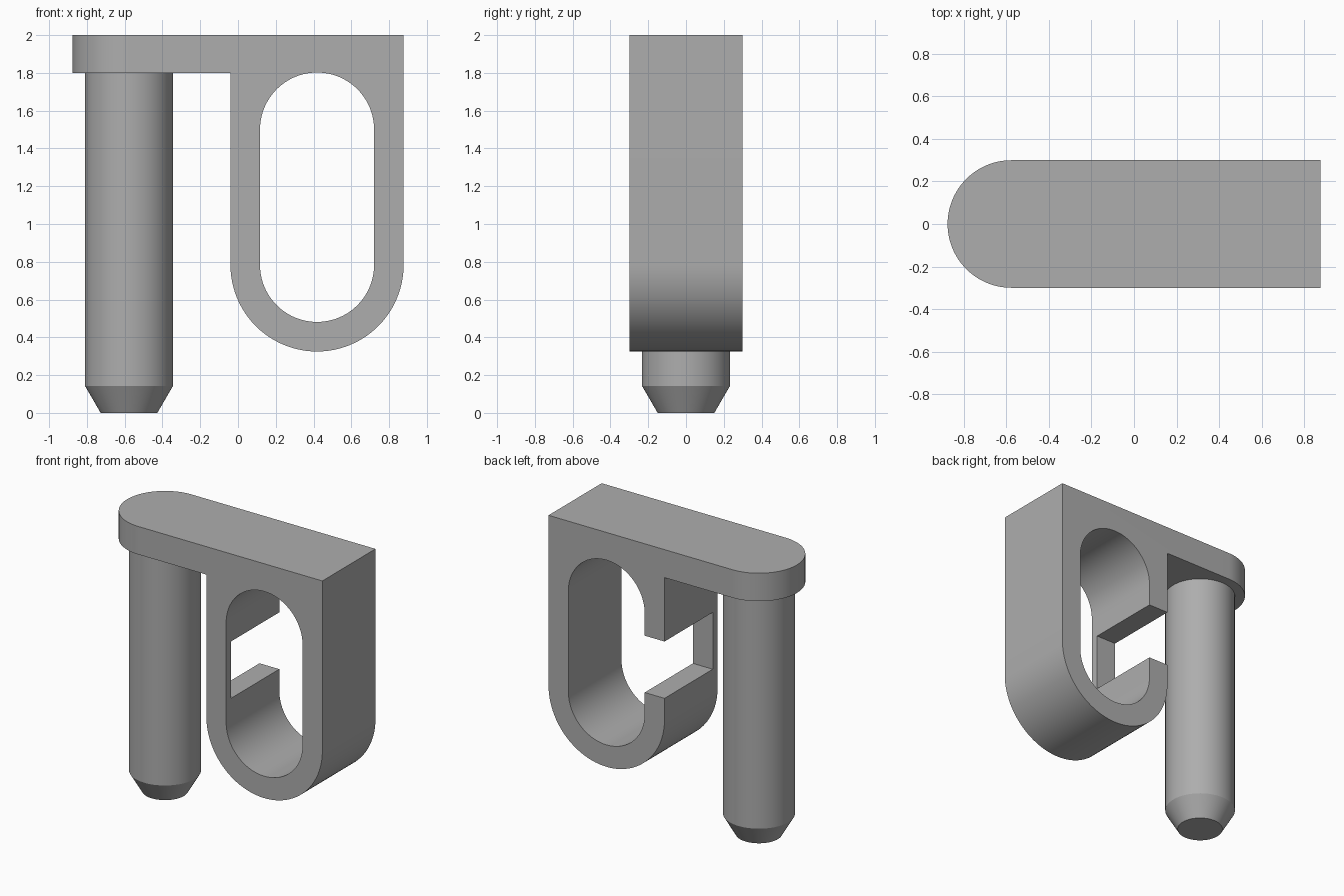
import bpy
import bmesh
from math import cos, sin, pi, radians
from mathutils import Vector

cube = bpy.data.objects.get("Cube")
if cube:
    bpy.data.objects.remove(cube, do_unlink=True)

grey = bpy.data.materials.new("plain grey")
grey.use_nodes = True
colour = (0.42, 0.42, 0.42, 1)
grey.diffuse_color = colour
grey.node_tree.nodes["Principled BSDF"].inputs["Base Color"].default_value = colour

# Main sizes
END = 0.877          # half length of the clip
HALF = 0.3           # half depth
PIN_X = HALF - END   # pin axis, also centre of the rounded end
PLATE_Z = 1.8        # underside of the top plate
WALL_X = -0.04       # inner side of the loop
LOOP_X = (WALL_X + END) / 2
LOOP_R = (END - WALL_X) / 2
LOOP_Z = 0.325 + LOOP_R
HOLE_R = 0.302


def arc(cx, cy, r, start, end, steps=48):
    angles = [radians(start + (end - start) * i / steps) for i in range(steps + 1)]
    return [(cx + r * cos(a), cy + r * sin(a)) for a in angles]


def prism(name, points, axis, low, high):
    """Extrude a 2D outline along y (outline in xz) or z (outline in xy)."""
    bm = bmesh.new()
    place = (lambda u, v: (u, low, v)) if axis == "y" else (lambda u, v: (u, v, low))
    face = bm.faces.new([bm.verts.new(place(u, v)) for u, v in points])
    moved = bmesh.ops.extrude_face_region(bm, geom=[face])["geom"]
    shift = Vector((0, high - low, 0)) if axis == "y" else Vector((0, 0, high - low))
    bmesh.ops.translate(bm, vec=shift, verts=[g for g in moved if isinstance(g, bmesh.types.BMVert)])
    return finish(name, bm)


def finish(name, bm):
    bmesh.ops.recalc_face_normals(bm, faces=bm.faces)
    mesh = bpy.data.meshes.new(name)
    bm.to_mesh(mesh)
    bm.free()
    mesh.materials.append(grey)
    obj = bpy.data.objects.new(name, mesh)
    bpy.context.collection.objects.link(obj)
    return obj


def activate(obj):
    bpy.ops.object.select_all(action="DESELECT")
    obj.select_set(True)
    bpy.context.view_layer.objects.active = obj


def cut(obj, cutter, operation):
    activate(obj)
    mod = obj.modifiers.new("cut", "BOOLEAN")
    mod.operation, mod.solver, mod.object = operation, "EXACT", cutter
    bpy.ops.object.modifier_apply(modifier=mod.name)
    bpy.data.objects.remove(cutter, do_unlink=True)


# Top plate and hanging loop, from one side profile
side = [(-1, 2), (-1, PLATE_Z), (WALL_X, PLATE_Z)]
side += arc(LOOP_X, LOOP_Z, LOOP_R, 180, 360) + [(END, 2)]
clip = prism("plate_and_loop", side, "y", -0.5, 0.5)

# Footprint with the rounded end
footprint = arc(PIN_X, 0, HALF, 90, 270) + [(1, -HALF), (1, HALF)]
cut(clip, prism("footprint", footprint, "z", -0.5, 2.5), "INTERSECT")

# Long hole through the loop
hole = arc(LOOP_X, 1.5, HOLE_R, 0, 180) + arc(LOOP_X, LOOP_Z, HOLE_R, 180, 360)
cut(clip, prism("hole", hole, "y", -0.6, 0.6), "DIFFERENCE")

# Slot in the inner wall, open to the back and leaving a thin front strip
slot = [(-0.2, 0.937), (0.25, 0.937), (0.25, 1.343), (-0.2, 1.343)]
cut(clip, prism("slot", slot, "y", -0.245, 0.6), "DIFFERENCE")

# Round pin with a chamfered tip, spun from its profile
bm = bmesh.new()
profile = [(0, 0), (0.15, 0), (0.233, 0.143), (0.233, PLATE_Z + 0.05), (0, PLATE_Z + 0.05)]
verts = [bm.verts.new((PIN_X + r, 0, z)) for r, z in profile]
edges = [bm.edges.new(pair) for pair in zip(verts, verts[1:])]
bmesh.ops.spin(bm, geom=verts + edges, cent=(PIN_X, 0, 0), axis=(0, 0, 1),
               angle=2 * pi, steps=64, use_duplicate=False)
bmesh.ops.remove_doubles(bm, verts=bm.verts, dist=0.0005)
pin = finish("pin", bm)

for obj in (clip, pin):
    activate(obj)
    bpy.ops.object.shade_smooth_by_angle(angle=radians(25))
